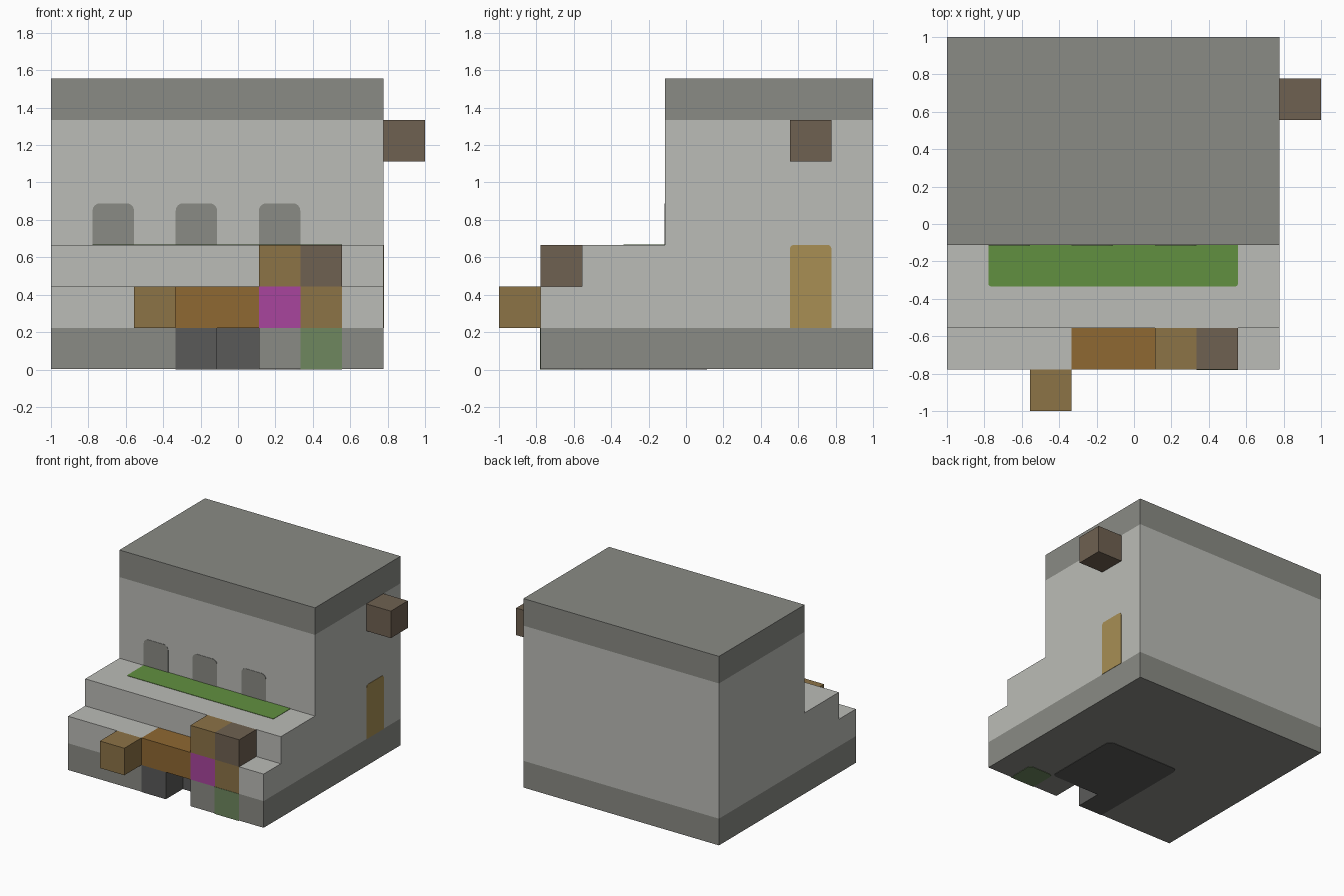
import bpy, bmesh, math
from mathutils import Vector

cube = bpy.data.objects.get("Cube")
if cube:
    bpy.data.objects.remove(cube, do_unlink=True)

U = 2 / 9          # one block of the building grid
PLATE = 0.003      # thickness of painted details


def linear(c):
    c /= 255
    return c / 12.92 if c <= 0.04045 else ((c + 0.055) / 1.055) ** 2.4


def material(name, r, g, b):
    m = bpy.data.materials.new(name)
    m.use_nodes = True
    colour = (linear(r), linear(g), linear(b), 1)
    m.diffuse_color = colour
    m.node_tree.nodes["Principled BSDF"].inputs["Base Color"].default_value = colour
    return m


PALE = material("pale stone", 187, 188, 183)
GREY = material("grey stone", 138, 139, 133)
DARK = material("dark stone", 90, 90, 89)
BARK = material("dark brown wood", 111, 97, 81)
TAN = material("tan wood", 140, 115, 70)
ORANGE = material("orange brown wood", 143, 104, 50)
MAGENTA = material("magenta", 168, 69, 158)
GOLD = material("gold door", 168, 143, 84)
GRASS = material("grass green", 97, 144, 64)
MOSS = material("moss green", 110, 135, 95)


def extrude(name, points, offset, mat):
    """Solid from a flat outline pushed along an offset."""
    bm = bmesh.new()
    face = bm.faces.new([bm.verts.new(p) for p in points])
    moved = bmesh.ops.extrude_face_region(bm, geom=[face], use_keep_orig=True)
    verts = [v for v in moved["geom"] if isinstance(v, bmesh.types.BMVert)]
    bmesh.ops.translate(bm, verts=verts, vec=offset)
    bmesh.ops.recalc_face_normals(bm, faces=bm.faces)
    mesh = bpy.data.meshes.new(name)
    bm.to_mesh(mesh)
    bm.free()
    mesh.materials.append(mat)
    obj = bpy.data.objects.new(name, mesh)
    bpy.context.collection.objects.link(obj)
    return obj


def cell(x, y, z):
    return Vector((x * U - 1, y * U - 1, z * U))


def block(name, mat, x, y, z, lift=0):
    corners = [cell(x[i], y[j], z[0]) + Vector((0, 0, lift))
               for i, j in ((0, 0), (1, 0), (1, 1), (0, 1))]
    return extrude(name, corners, Vector((0, 0, (z[1] - z[0]) * U - lift)), mat)


def plate(name, mat, corner, u, v, size, normal, radii):
    """Thin rounded panel; radii run from the start corner around the outline."""
    u, v = Vector(u), Vector(v)
    w, h = size
    pts = []
    spots = ((0, 0, 1, 1), (w, 0, -1, 1), (w, h, -1, -1), (0, h, 1, -1))
    for i, ((a, b, sa, sb), r) in enumerate(zip(spots, radii)):
        steps = 5 if r else 1
        for k in range(steps):
            t = math.pi + i * math.pi / 2 + (k / 4) * math.pi / 2
            p = a + r * (sa + math.cos(t)) if r else a
            q = b + r * (sb + math.sin(t)) if r else b
            pts.append(cell(*corner) + (u * p + v * q) * U)
    return extrude(name, pts, Vector(normal) * PLATE, mat)


X, Y, Z = (1, 0, 0), (0, 1, 0), (0, 0, 1)

# Upper walls with the second step, and the flat roof
profile = [(2, 1), (9, 1), (9, 6), (4, 6), (4, 3), (2, 3)]
extrude("walls", [cell(0, y, z) for y, z in profile], Vector((8 * U, 0, 0)), PALE)
block("roof", GREY, (0, 8), (4, 9), (6, 7))

# Foundation, with an open notch in its front row
block("foundation", GREY, (0, 8), (2, 9), (0, 1), PLATE)
for name, mat, x in (("foundation_right", GREY, (0, 3)), ("dark_footing", DARK, (3, 4)),
                     ("foundation_middle", GREY, (5, 6)), ("moss_footing", GREY, (6, 7)),
                     ("foundation_left", GREY, (7, 8))):
    block(name, mat, x, (1, 2), (0, 1), 0 if mat == DARK else PLATE)

# Painted panels on the foundation
plate("notch_back", DARK, (4, 2, 0), X, Z, (1, 1), (0, -1, 0), (0, 0, 0, 0))
plate("moss_front", MOSS, (6, 1, 0), X, Z, (1, 1), (0, -1, 0), (0, 0, 0, 0))
plate("moss_underside", MOSS, (6, 1, 0), X, Y, (1, 1), Z, (.15, .15, .15, .15))
plate("dark_underside", DARK, (3, 2, 0), X, Y, (3, 3), Z, (0, .15, .2, .2))

# Lower step, made of a row of coloured blocks
for name, mat, x in (("step_right", PALE, (0, 3)), ("wood_step", ORANGE, (3, 5)),
                     ("magenta_block", MAGENTA, (5, 6)), ("tan_step", TAN, (6, 7)),
                     ("step_left", PALE, (7, 8))):
    block(name, mat, x, (1, 2), (1, 2))

# Loose blocks standing on and beside the steps
block("tan_crate", TAN, (5, 6), (1, 2), (2, 3))
block("brown_crate", BARK, (6, 7), (1, 2), (2, 3))
block("front_crate", TAN, (2, 3), (0, 1), (1, 2))
block("side_block", BARK, (8, 9), (7, 8), (5, 6))

# Windows, side door and lawn
for i, x in enumerate((1, 3, 5)):
    plate(f"window_{i + 1}", GREY, (x, 4, 3), X, Z, (1, 1), (0, -1, 0), (0, 0, .18, .18))
plate("side_door", GOLD, (8, 7, 1), Y, Z, (1, 2), X, (0, 0, .1, .1))
plate("lawn", GRASS, (1, 3, 3), X, Y, (6, 1), Z, (.06, .06, 0, 0))
